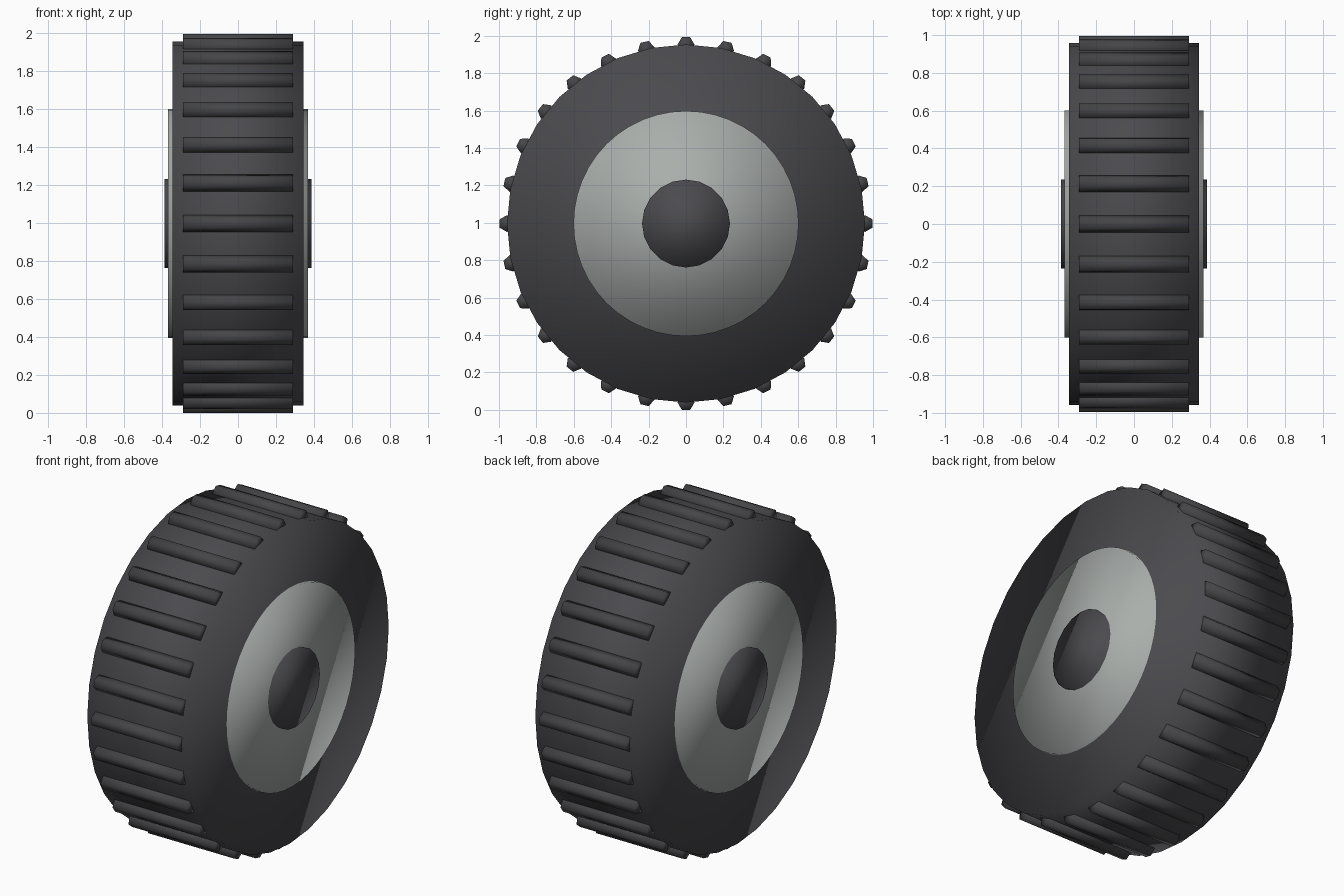
import bpy
import math
from mathutils import Matrix

cube = bpy.data.objects.get("Cube")
if cube:
    bpy.data.objects.remove(cube, do_unlink=True)


def material(name, rgb):
    m = bpy.data.materials.new(name)
    m.use_nodes = True
    m.diffuse_color = (*rgb, 1)
    m.node_tree.nodes["Principled BSDF"].inputs["Base Color"].default_value = (*rgb, 1)
    return m


rubber = material("dark rubber", (0.07, 0.068, 0.076))
tread = material("tread rubber", (0.06, 0.058, 0.063))
metal = material("grey metal", (0.40, 0.425, 0.41))

CENTRE = 0.996


def drum(name, radius, half_width, sides, mat, y=0.0, z=CENTRE, turn=0.0):
    """Smooth cylinder lying along x, rolled by turn about its axis."""
    lie_down = Matrix.Rotation(turn, 3, 'X') @ Matrix.Rotation(math.pi / 2, 3, 'Y')
    bpy.ops.mesh.primitive_cylinder_add(
        vertices=sides, radius=radius, depth=2 * half_width,
        location=(0, y, z), rotation=lie_down.to_euler())
    ob = bpy.context.object
    ob.name = name
    ob.data.materials.append(mat)
    bpy.ops.object.shade_smooth()


# Wheel body, rim and hub, each poking out a little on both sides
drum("tyre", 0.957, 0.345, 32, rubber)
drum("rim", 0.602, 0.367, 48, metal)
drum("hub", 0.235, 0.387, 20, rubber)

# Hexagonal tread bars around the tyre, one flat facing outwards
LUGS = 28
REACH = 0.957
for i in range(LUGS):
    a = math.tau * i / LUGS
    drum(f"tread_bar_{i + 1}", 0.045, 0.29, 6, tread,
         y=REACH * math.cos(a), z=CENTRE + REACH * math.sin(a),
         turn=a + math.pi / 6)
